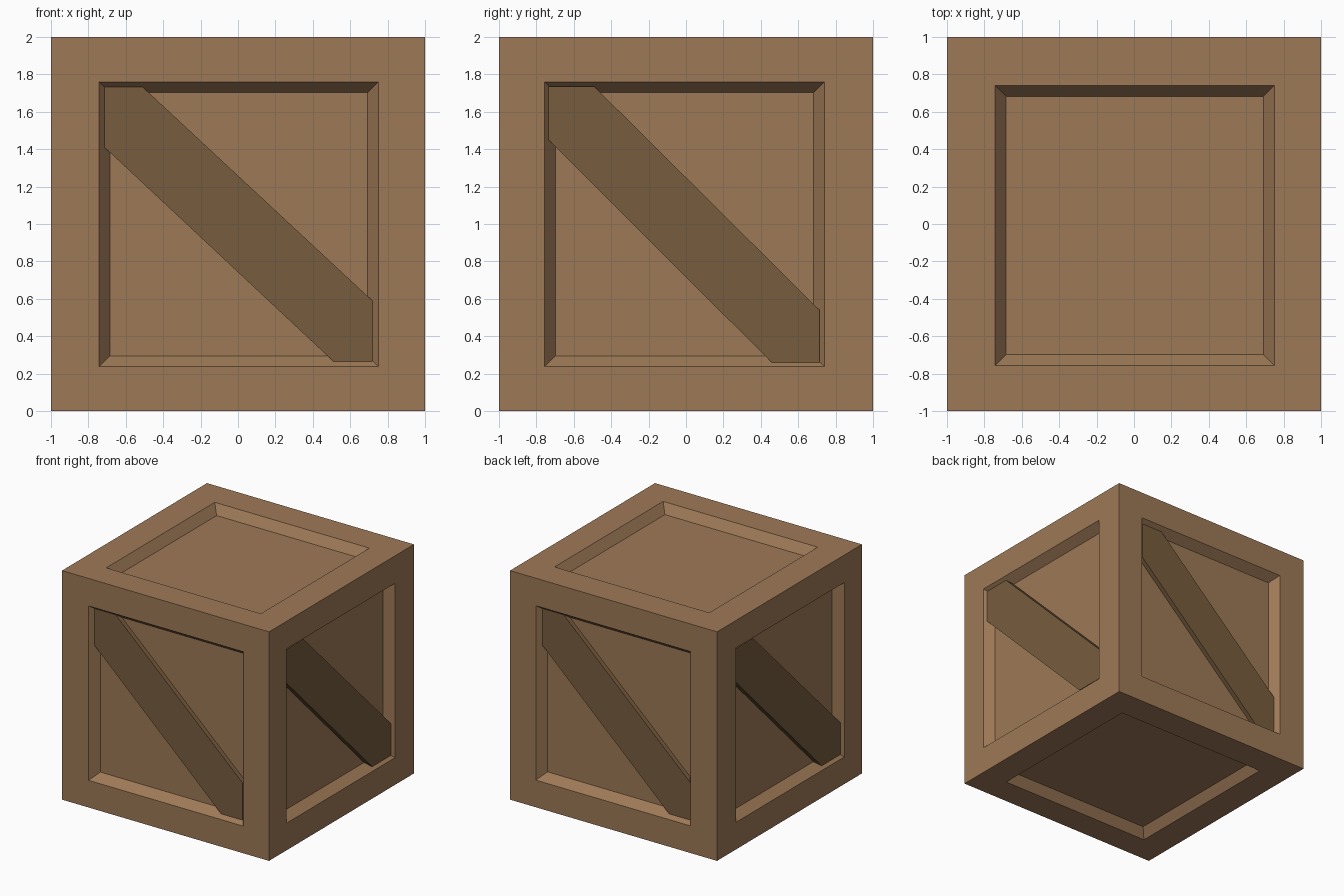
import bpy, bmesh
from mathutils import Vector

if "Cube" in bpy.data.objects:
    bpy.data.objects.remove(bpy.data.objects["Cube"])


def material(name, rgb):
    m = bpy.data.materials.new(name)
    lin = [((c / 255 + 0.055) / 1.055) ** 2.4 for c in rgb]
    m.diffuse_color = (*lin, 1)
    m.use_nodes = True
    m.node_tree.nodes["Principled BSDF"].inputs["Base Color"].default_value = m.diffuse_color
    return m


def finish(name, bm, mat):
    bmesh.ops.remove_doubles(bm, verts=bm.verts, dist=0.0005)
    bmesh.ops.recalc_face_normals(bm, faces=bm.faces)
    me = bpy.data.meshes.new(name)
    bm.to_mesh(me)
    bm.free()
    me.materials.append(mat)
    ob = bpy.data.objects.new(name, me)
    bpy.context.collection.objects.link(ob)
    return ob


frame_wood = material("frame wood", (158, 121, 87))
brace_wood = material("dark brace wood", (119, 92, 62))

# Crate body: every side is a flat frame, a sloped lip and a recessed panel
LO, HI = (-1, -1, 0), (1, 1, 2)
OPEN_LO, OPEN_HI = (-0.743, -0.757, 0.237), (0.751, 0.741, 1.76)
LIP, DEPTH = 0.058, 0.078


def ring(bm, axis, level, lo, hi, shrink=0):
    b, c = (axis + 1) % 3, (axis + 2) % 3
    verts = []
    for i, j in ((0, 0), (1, 0), (1, 1), (0, 1)):
        p = Vector((0, 0, 0))
        p[axis] = level
        p[b] = hi[b] - shrink if i else lo[b] + shrink
        p[c] = hi[c] - shrink if j else lo[c] + shrink
        verts.append(bm.verts.new(p))
    return verts


bm = bmesh.new()
for axis in range(3):
    for level, inward in ((LO[axis], 1), (HI[axis], -1)):
        rings = [ring(bm, axis, level, LO, HI),
                 ring(bm, axis, level, OPEN_LO, OPEN_HI),
                 ring(bm, axis, level + inward * DEPTH, OPEN_LO, OPEN_HI, LIP)]
        for r, s in zip(rings, rings[1:]):
            for k in range(4):
                n = (k + 1) % 4
                bm.faces.new((r[k], r[n], s[n], s[k]))
        bm.faces.new(rings[2])
finish("crate_body", bm, frame_wood)


# Diagonal braces: u runs to the viewer's right, d is the depth below the frame
def brace(name, outline, place, top):
    bm = bmesh.new()
    a = [bm.verts.new(place(u, z, top)) for u, z in outline]
    b = [bm.verts.new(place(u, z, DEPTH + 0.004)) for u, z in outline]
    bm.faces.new(a)
    bm.faces.new(b[::-1])
    for k in range(6):
        n = (k + 1) % 6
        bm.faces.new((a[k], a[n], b[n], b[k]))
    finish(name, bm, brace_wood)


wide = [(-0.714, 1.733), (-0.51, 1.733), (0.719, 0.59),
        (0.719, 0.265), (0.51, 0.265), (-0.714, 1.41)]
side = [(-0.735, 1.735), (-0.49, 1.735), (0.714, 0.54),
        (0.714, 0.26), (0.457, 0.26), (-0.735, 1.45)]
side_left = [(u + 0.02, z) for u, z in side]

brace("front_brace", wide, lambda u, z, d: (u, -1 + d, z), 0.038)
brace("back_brace", wide, lambda u, z, d: (-u, 1 - d, z), 0.038)
brace("right_brace", side, lambda u, z, d: (1 - d, u, z), 0.023)
brace("left_brace", side_left, lambda u, z, d: (-1 + d, -u, z), 0.023)
